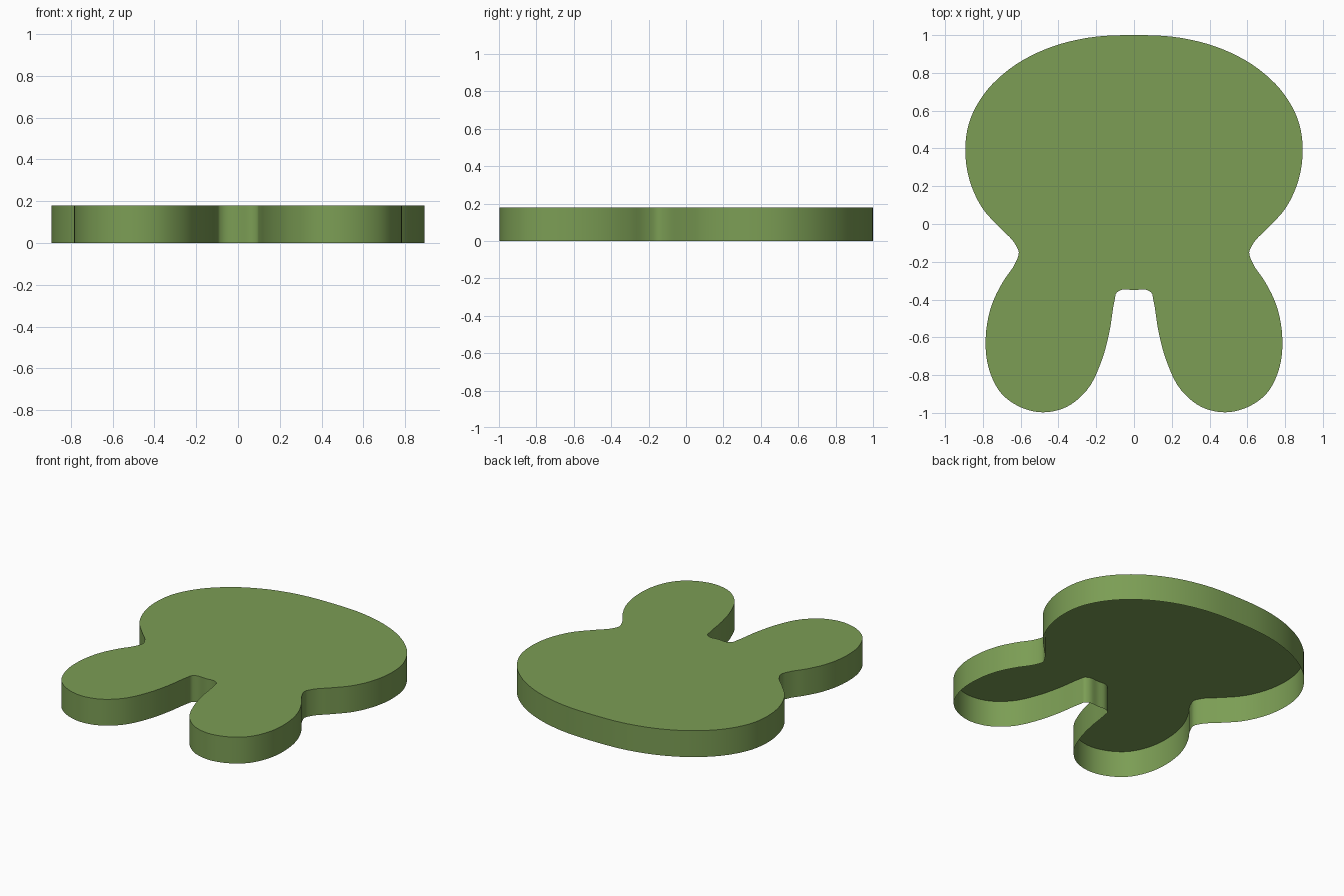
import bpy, bmesh, math
from mathutils import Vector

cube = bpy.data.objects.get("Cube")
if cube:
    bpy.data.objects.remove(cube)

HEIGHT = 0.18
STEPS = 5

# Green material
green = bpy.data.materials.new("leaf green")
green.use_nodes = True
colour = (0.2, 0.34, 0.09, 1)
green.diffuse_color = colour
green.node_tree.nodes["Principled BSDF"].inputs["Base Color"].default_value = colour

# Half outline: rounded body, waist, leg, notch between the legs
half = [(0, 1), (.25, .985), (.47, .925), (.66, .82), (.8, .68), (.875, .53),
        (.893, .38), (.87, .23), (.8, .08), (.71, -.02), (.63, -.105),
        (.61, -.15), (.63, -.21), (.69, -.3), (.75, -.42), (.785, -.6),
        (.77, -.76), (.7, -.9), (.6, -.97), (.485, -.997), (.36, -.97),
        (.25, -.88), (.17, -.72), (.13, -.57), (.102, -.4), (.093, -.365),
        (.07, -.35), (0, -.35)]
outline = [Vector(p) for p in half]
outline += [Vector((-x, y)) for x, y in reversed(half[1:-1])]


def smooth_loop(points, steps):
    """Closed curve through the points, with tangents suited to uneven spacing."""
    n = len(points)

    def tangent(i):
        a, b, c = points[i - 1], points[i], points[(i + 1) % n]
        d0, d1 = (b - a).length, (c - b).length
        return ((b - a) / d0 * d1 + (c - b) / d1 * d0) / (d0 + d1)

    result = []
    for i in range(n):
        p, q = points[i], points[(i + 1) % n]
        reach = (q - p).length / 3
        a = p + tangent(i) * reach
        b = q - tangent((i + 1) % n) * reach
        for s in range(steps):
            t = s / steps
            u = 1 - t
            result.append(p * u**3 + a * 3 * u * u * t + b * 3 * u * t * t + q * t**3)
    return result


# Flat top with a wall hanging from its rim, open underneath
bm = bmesh.new()
rim = [bm.verts.new((p.x, p.y, HEIGHT)) for p in smooth_loop(outline, STEPS)]
top = bm.faces.new(rim)
top.normal_update()
if top.normal.z < 0:
    top.normal_flip()
wall = bmesh.ops.extrude_edge_only(bm, edges=list(top.edges))
lower = [g for g in wall["geom"] if isinstance(g, bmesh.types.BMVert)]
bmesh.ops.translate(bm, verts=lower, vec=(0, 0, -HEIGHT))
bmesh.ops.recalc_face_normals(bm, faces=bm.faces)
if top.normal.z < 0:
    bmesh.ops.reverse_faces(bm, faces=bm.faces)

mesh = bpy.data.meshes.new("shell")
bm.to_mesh(mesh)
bm.free()
mesh.materials.append(green)
shell = bpy.data.objects.new("shell", mesh)
bpy.context.collection.objects.link(shell)
bpy.context.view_layer.objects.active = shell
shell.select_set(True)
bpy.ops.object.shade_smooth_by_angle(angle=math.radians(40))
